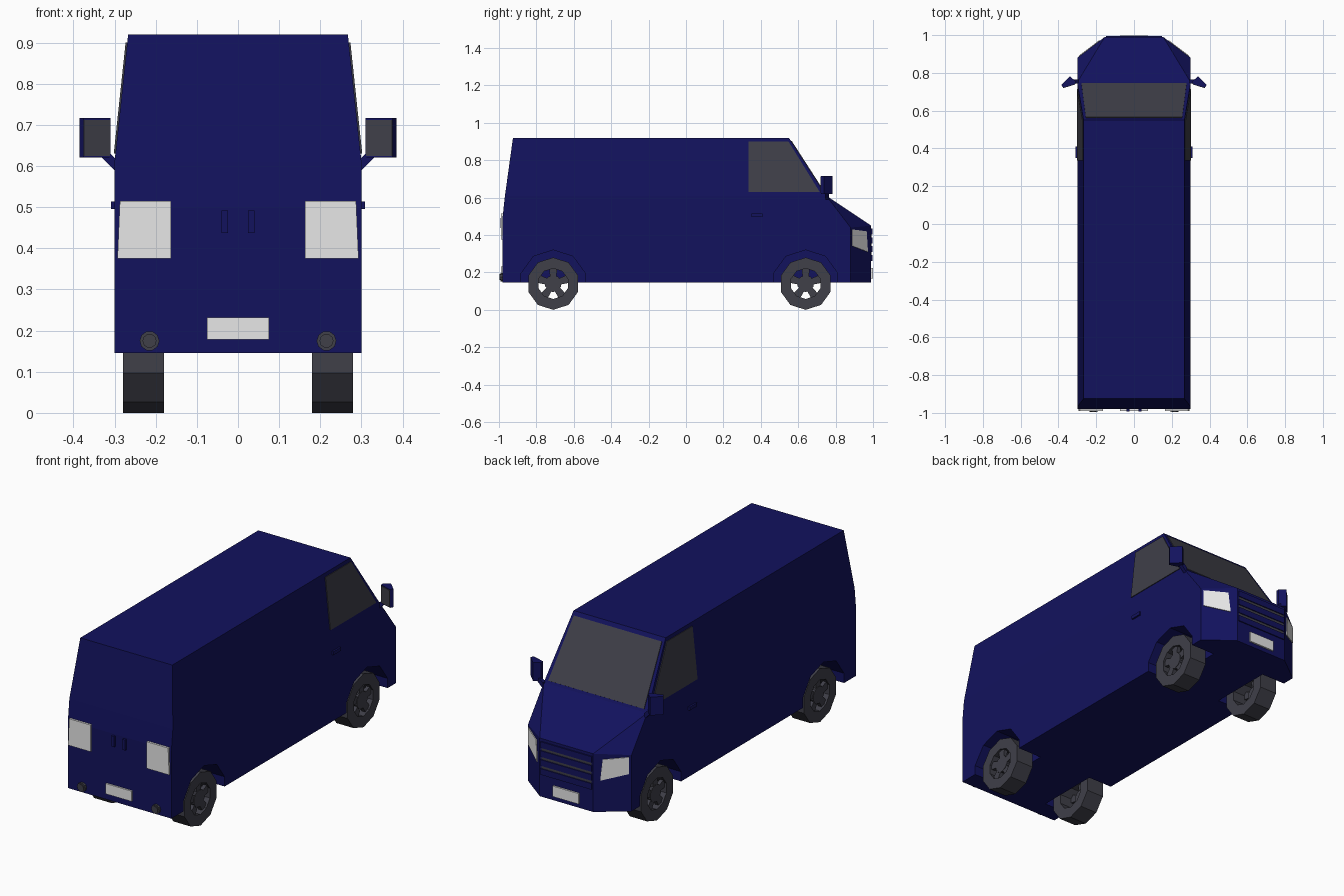
import bpy, bmesh, math
from mathutils import Vector

if "Cube" in bpy.data.objects:
    bpy.data.objects.remove(bpy.data.objects["Cube"])


def material(name, rgb):
    m = bpy.data.materials.new(name)
    m.diffuse_color = (*rgb, 1)
    m.use_nodes = True
    m.node_tree.nodes["Principled BSDF"].inputs["Base Color"].default_value = m.diffuse_color
    return m


BLUE = material("navy_paint", (0.006, 0.006, 0.11))
DARK = material("dark_grey", (0.05, 0.05, 0.066))
LIGHT = material("light_grey", (0.8, 0.8, 0.8))


def finish(name, bm, mat):
    bmesh.ops.recalc_face_normals(bm, faces=bm.faces)
    me = bpy.data.meshes.new(name)
    bm.to_mesh(me)
    bm.free()
    me.materials.append(mat)
    ob = bpy.data.objects.new(name, me)
    bpy.context.collection.objects.link(ob)
    return ob


def add_prism(bm, pts, offset):
    """Polygon extruded along a vector."""
    offset = Vector(offset)
    a = [bm.verts.new(p) for p in pts]
    b = [bm.verts.new(Vector(p) + offset) for p in pts]
    bm.faces.new(a)
    bm.faces.new(b)
    n = len(a)
    for i in range(n):
        j = (i + 1) % n
        bm.faces.new((a[i], a[j], b[j], b[i]))


def prism(name, pts, offset, mat):
    bm = bmesh.new()
    add_prism(bm, pts, offset)
    return finish(name, bm, mat)


def box(name, x, y, z, mat):
    pts = [(x[0], y[0], z[0]), (x[1], y[0], z[0]), (x[1], y[1], z[0]), (x[0], y[1], z[0])]
    return prism(name, pts, (0, 0, z[1] - z[0]), mat)


def plate(name, pts, facing, mat, t=0.004):
    """Thin panel lying on a surface, raised towards facing."""
    p = [Vector(q) for q in pts]
    n = (p[1] - p[0]).cross(p[2] - p[0]).normalized()
    if n.dot(Vector(facing)) < 0:
        n.negate()
    return prism(name, [q - n * 0.002 for q in p], n * (t + 0.002), mat)


def circle(x, y, z, r, n):
    """Circle facing x, with a vertex at the bottom."""
    return [(x, y + r * math.sin(2 * math.pi * i / n), z - r * math.cos(2 * math.pi * i / n))
            for i in range(n)]


# Body shell: one half outline, mirrored and bridged across
half = [(.30, -.98, .145), (.30, -.98, .50), (.30, -.968, .61), (.267, -.925, .92),
        (.267, .55, .92), (.30, .75, .61), (.30, .88, .44), (.30, .88, .145),
        (.155, .99, .45), (.155, .99, .145)]
bm = bmesh.new()
R = [bm.verts.new(p) for p in half]
L = [bm.verts.new((-x, y, z)) for x, y, z in half]
for V in (R, L):
    for f in ((0, 7, 6, 5, 2, 1), (2, 5, 4, 3), (5, 6, 8), (6, 7, 9, 8)):
        bm.faces.new([V[i] for i in f])
strip = [0, 1, 2, 3, 4, 5, 8, 9]
for i, j in zip(strip, strip[1:]):
    bm.faces.new((R[i], R[j], L[j], L[i]))
bm.faces.new((R[0], R[7], R[9], L[9], L[7], L[0]))
body = finish("body", bm, BLUE)

# Wheel arches cut into the body
AXLES = {"rear": -.71, "front": .64}
bm = bmesh.new()
for y in AXLES.values():
    for s in (1, -1):
        add_prism(bm, circle(s * .16, y, .14, .18, 10), (s * .2, 0, 0))
cutter = finish("arch_cutter", bm, BLUE)
cutter.hide_render = True
cutter.hide_viewport = True
cutter.display_type = 'WIRE'
mod = body.modifiers.new("arches", 'BOOLEAN')
mod.operation = 'DIFFERENCE'
mod.solver = 'EXACT'
mod.object = cutter


def wheel(name, s, cy):
    bm = bmesh.new()
    # Tyre: rectangular section turned around the axle
    section = [(.28, .14), (.28, .082), (.18, .082), (.18, .14)]
    rings = [[bm.verts.new(p) for p in circle(s * x, cy, .14, r, 10)] for x, r in section]
    for a, b in zip(rings, rings[1:] + rings[:1]):
        for i in range(10):
            j = (i + 1) % 10
            bm.faces.new((a[i], a[j], b[j], b[i]))
    # Hub and five spokes
    add_prism(bm, circle(s * .245, cy, .14, .045, 10), (s * .027, 0, 0))
    for k in range(5):
        a = math.pi / 2 + k * 2 * math.pi / 5
        d, w = Vector((0, math.cos(a), math.sin(a))), Vector((0, -math.sin(a), math.cos(a)))
        c = Vector((s * .25, cy, .14))
        pts = [c + d * .02 - w * .015, c + d * .085 - w * .022,
               c + d * .085 + w * .022, c + d * .02 + w * .015]
        add_prism(bm, pts, (s * .02, 0, 0))
    finish(name, bm, DARK)


# Windshield
plate("windshield", [(-.255, .562, .901), (.255, .562, .901),
                     (.278, .742, .622), (-.278, .742, .622)], (0, 1, 1), DARK)

# Parts repeated on both sides
for s, side in ((1, "right"), (-1, "left")):
    for end, y in AXLES.items():
        wheel(f"{end}_wheel_{side}", s, y)

    def wall(y, z):
        return (s * (.30 - .033 * (z - .61) / .31), y, z)

    plate(f"side_window_{side}", [wall(.335, .63), wall(.715, .63), wall(.548, .9),
                                  wall(.335, .9)], (s, 0, 0), DARK)

    # Headlight on the angled nose corner
    def corner(y, z):
        return (s * (.30 - .145 * (y - .88) / .11), y, z)

    plate(f"headlight_{side}", [corner(.887, .43), corner(.963, .42), corner(.97, .31),
                                corner(.887, .342)], (s, 1, 0), LIGHT)

    # Tail light, fog lamp and handles
    plate(f"tail_light_{side}", [(s * .163, -.98, .375), (s * .293, -.98, .375),
                                 (s * .287, -.98, .515), (s * .163, -.98, .515)],
          (0, -1, 0), LIGHT, .009)
    for r, d, part in ((.024, .012, "rim"), (.017, .016, "lens")):
        ring = [(s * .215 + r * math.cos(i * math.pi / 5), -.975, .175 + r * math.sin(i * math.pi / 5))
                for i in range(10)]
        prism(f"fog_lamp_{part}_{side}", ring, (0, -d - .005, 0), DARK)
    x = s * .032
    box(f"rear_handle_{side}", (x - .008, x + .008), (-.992, -.975), (.437, .492), BLUE)
    box(f"door_handle_{side}", (s * .295, s * .309), (.35, .41), (.496, .514), BLUE)

    # Mirror arm, housing and glass
    prism(f"mirror_arm_{side}", [(s * .295, .745, .585), (s * .295, .745, .615),
                                 (s * .315, .745, .635), (s * .345, .745, .635)],
          (0, .02, 0), BLUE)
    prism(f"mirror_housing_{side}", [(s * .31, .742, .62), (s * .31, .757, .62),
                                     (s * .34, .782, .62), (s * .385, .737, .62),
                                     (s * .376, .722, .62)], (0, 0, .096), BLUE)
    plate(f"mirror_glass_{side}", [(s * .312, .7415, .624), (s * .375, .7223, .624),
                                   (s * .375, .7223, .712), (s * .312, .7415, .712)],
          (0, -1, 0), DARK, .003)

# Grille: dark panel with body-coloured slats
plate("grille_panel", [(-.145, .99, .265), (.145, .99, .265),
                       (.145, .99, .425), (-.145, .99, .425)], (0, 1, 0), DARK, .001)
for i in range(4):
    z = .262 + i * .047
    box(f"grille_slat_{i + 1}", (-.148, .148), (.985, .996), (z, z + .032), BLUE)

# Number plates
plate("front_plate", [(-.075, .99, .168), (.075, .99, .168),
                      (.075, .99, .223), (-.075, .99, .223)], (0, 1, 0), LIGHT, .009)
plate("rear_plate", [(-.075, -.98, .178), (.075, -.98, .178),
                     (.075, -.98, .232), (-.075, -.98, .232)], (0, -1, 0), LIGHT, .009)
